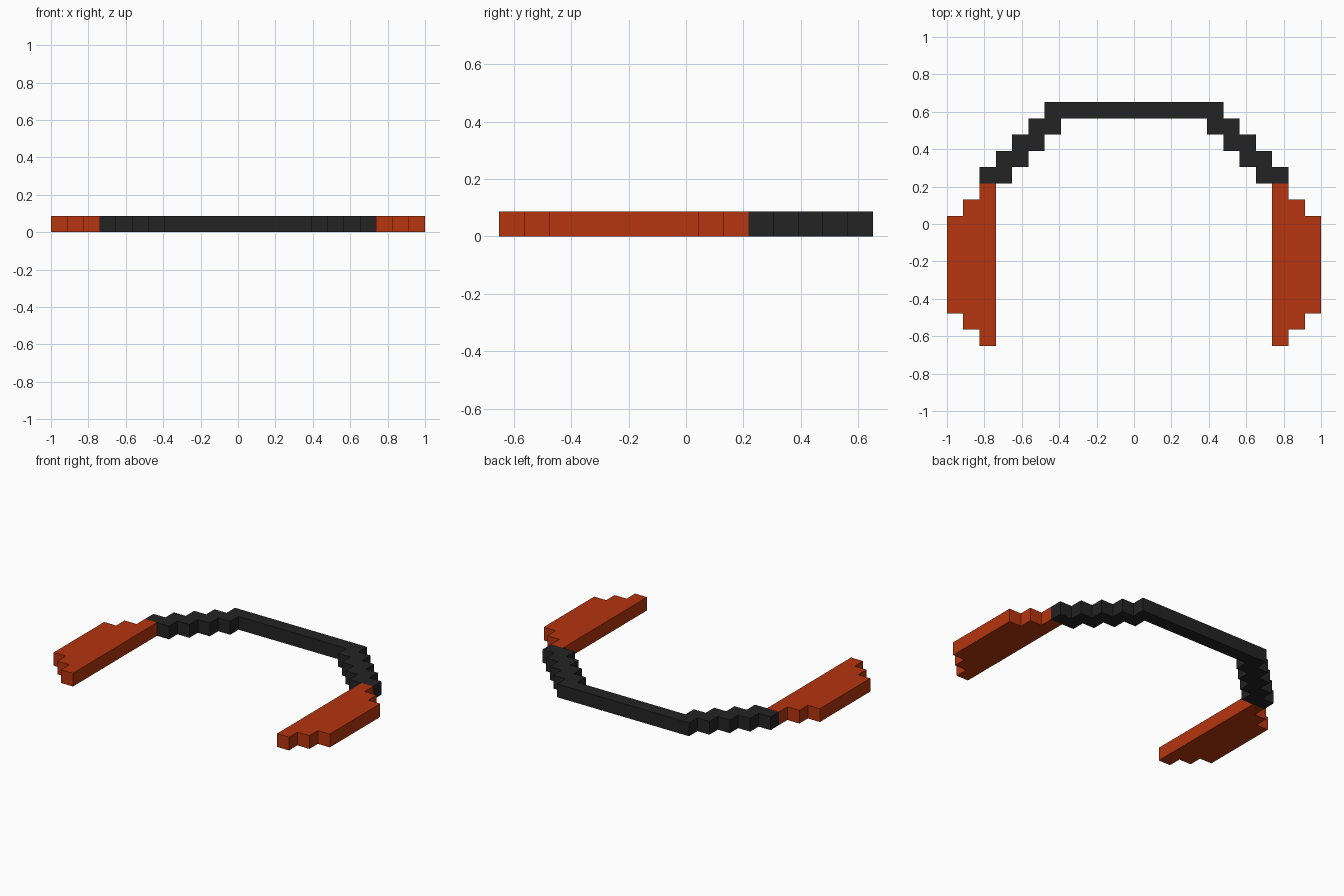
import bpy, bmesh

if "Cube" in bpy.data.objects:
    bpy.data.objects.remove(bpy.data.objects["Cube"])

U = 2 / 23  # one grid cell; the model is 23 cells wide and 15 deep


def material(name, rgb):
    m = bpy.data.materials.new(name)
    m.diffuse_color = (*rgb, 1)
    m.use_nodes = True
    m.node_tree.nodes["Principled BSDF"].inputs["Base Color"].default_value = m.diffuse_color
    return m


def slab(name, outline, mat):
    """Extrude a flat outline (in grid cells) upward by one cell."""
    bm = bmesh.new()
    face = bm.faces.new([bm.verts.new((x * U, y * U, 0)) for x, y in outline])
    top = bmesh.ops.extrude_face_region(bm, geom=[face])["geom"]
    bmesh.ops.translate(bm, vec=(0, 0, U),
                        verts=[v for v in top if isinstance(v, bmesh.types.BMVert)])
    bmesh.ops.recalc_face_normals(bm, faces=bm.faces)
    mesh = bpy.data.meshes.new(name)
    bm.to_mesh(mesh)
    bm.free()
    mesh.materials.append(mat)
    obj = bpy.data.objects.new(name, mesh)
    bpy.context.collection.objects.link(obj)


red = material("orange red", (0.46, 0.035, 0.0045))
black = material("charcoal", (0.017, 0.017, 0.017))

# Headband: stepped arch, right half outer and inner edges then mirrored
outer, inner = [], []
for i in range(5):
    outer += [(9.5 - i, 2.5 + i), (9.5 - i, 3.5 + i)]
for i in range(4):
    inner += [(7.5 - i, 2.5 + i), (7.5 - i, 3.5 + i)]


def flip(points):
    return [(-x, y) for x, y in reversed(points)]


slab("headband", outer + flip(outer) + [(-x, y) for x, y in inner] + inner[::-1], black)

# Ear cups: straight inner side, stepped outer side
cup = [(8.5, -7.5), (9.5, -7.5), (9.5, -6.5), (10.5, -6.5), (10.5, -5.5), (11.5, -5.5),
       (11.5, 0.5), (10.5, 0.5), (10.5, 1.5), (9.5, 1.5), (9.5, 2.5), (8.5, 2.5)]
slab("right_ear_cup", cup, red)
slab("left_ear_cup", flip(cup), red)
